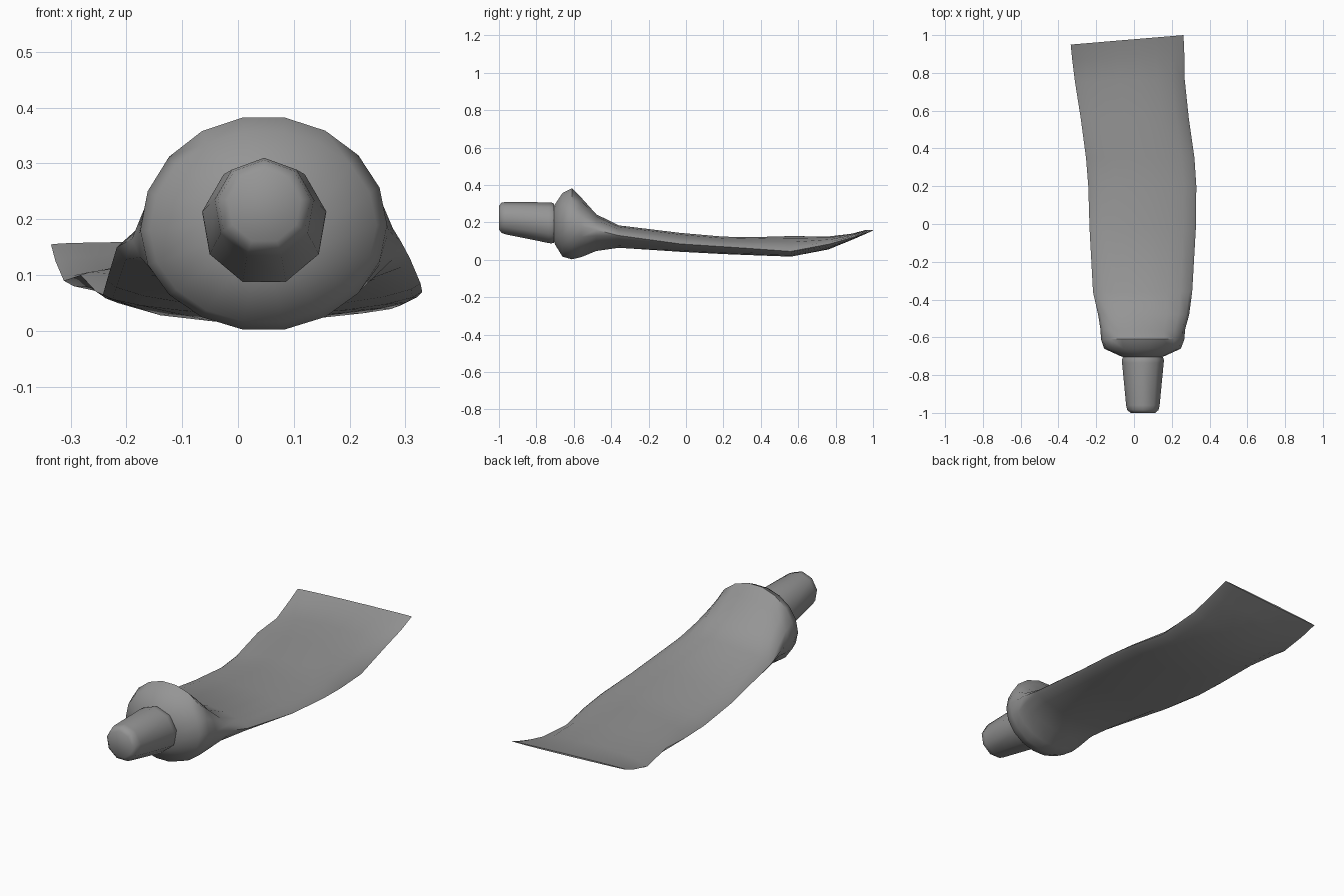
import bpy
import bmesh
from math import sin, cos, pi, radians

cube = bpy.data.objects.get("Cube")
if cube:
    bpy.data.objects.remove(cube, do_unlink=True)

grey = bpy.data.materials.new("mid grey")
grey.use_nodes = True
colour = (0.3, 0.3, 0.3, 1)
grey.diffuse_color = colour
grey.node_tree.nodes["Principled BSDF"].inputs["Base Color"].default_value = colour


def loft(name, rings, angle):
    """Skin a list of closed point rings and cap both ends."""
    bm = bmesh.new()
    loops = [[bm.verts.new(p) for p in ring] for ring in rings]
    n = len(loops[0])
    for a, b in zip(loops, loops[1:]):
        for i in range(n):
            j = (i + 1) % n
            bm.faces.new((a[i], a[j], b[j], b[i]))
    bm.faces.new(loops[0])
    bm.faces.new(loops[-1])
    bmesh.ops.recalc_face_normals(bm, faces=bm.faces)
    mesh = bpy.data.meshes.new(name)
    bm.to_mesh(mesh)
    bm.free()
    mesh.materials.append(grey)
    obj = bpy.data.objects.new(name, mesh)
    bpy.context.collection.objects.link(obj)
    bpy.ops.object.select_all(action='DESELECT')
    obj.select_set(True)
    bpy.context.view_layer.objects.active = obj
    bpy.ops.object.shade_smooth_by_angle(angle=radians(angle))
    return obj


def tube_ring(y, left, right, bottom, top, z_left, z_right, pinch, skew=0, n=18):
    """Round when pinch is 1, lens shaped with thin side edges when larger."""
    points = []
    for i in range(n):
        c, s = cos(2 * pi * i / n), sin(2 * pi * i / n)
        t = (c + 1) / 2
        edge = z_left + (z_right - z_left) * t
        limit = top if s > 0 else bottom
        z = edge + (limit - edge) * abs(s) ** pinch
        points.append((left + (right - left) * t, y + skew * c, z))
    return points


# Squeezed tube: y, left, right, bottom, top, edge heights, pinch, skew
sections = [
    (-0.71, -0.04, 0.13, 0.11, 0.28, 0.195, 0.195, 1),
    (-0.70, -0.07, 0.16, 0.08, 0.30, 0.19, 0.19, 1),
    (-0.66, -0.158, 0.248, 0.014, 0.36, 0.18, 0.19, 1),
    (-0.61, -0.175, 0.267, 0.0, 0.385, 0.18, 0.19, 1),
    (-0.56, -0.177, 0.27, 0.012, 0.335, 0.175, 0.18, 1),
    (-0.48, -0.19, 0.292, 0.045, 0.245, 0.165, 0.16, 1.2),
    (-0.36, -0.217, 0.308, 0.063, 0.185, 0.15, 0.13, 1.3),
    (-0.03, -0.235, 0.327, 0.042, 0.145, 0.09, 0.085, 1.3),
    (0.2, -0.242, 0.33, 0.03, 0.125, 0.065, 0.07, 1.3),
    (0.35, -0.254, 0.32, 0.024, 0.122, 0.07, 0.06, 1.3),
    (0.56, -0.282, 0.29, 0.016, 0.128, 0.1, 0.045, 1.3),
    (0.76, -0.312, 0.268, 0.055, 0.125, 0.09, 0.085, 1.2, 0.01),
    (0.89, -0.327, 0.266, 0.11, 0.14, 0.125, 0.125, 1, 0.02),
    (0.975, -0.335, 0.262, 0.152, 0.16, 0.155, 0.157, 1, 0.025),
]
loft("tube", [tube_ring(*s) for s in sections], 50)


def cap_ring(y, z, radius, n=9):
    return [(0.047 + radius * sin(2 * pi * i / n), y, z + radius * cos(2 * pi * i / n))
            for i in range(n)]


# Tapered screw cap with a softened front rim
loft("cap", [cap_ring(*r) for r in (
    (-0.705, 0.192, 0.108), (-0.72, 0.194, 0.113), (-0.735, 0.195, 0.112),
    (-0.96, 0.22, 0.09), (-0.985, 0.222, 0.084), (-1.0, 0.223, 0.066))], 55)
